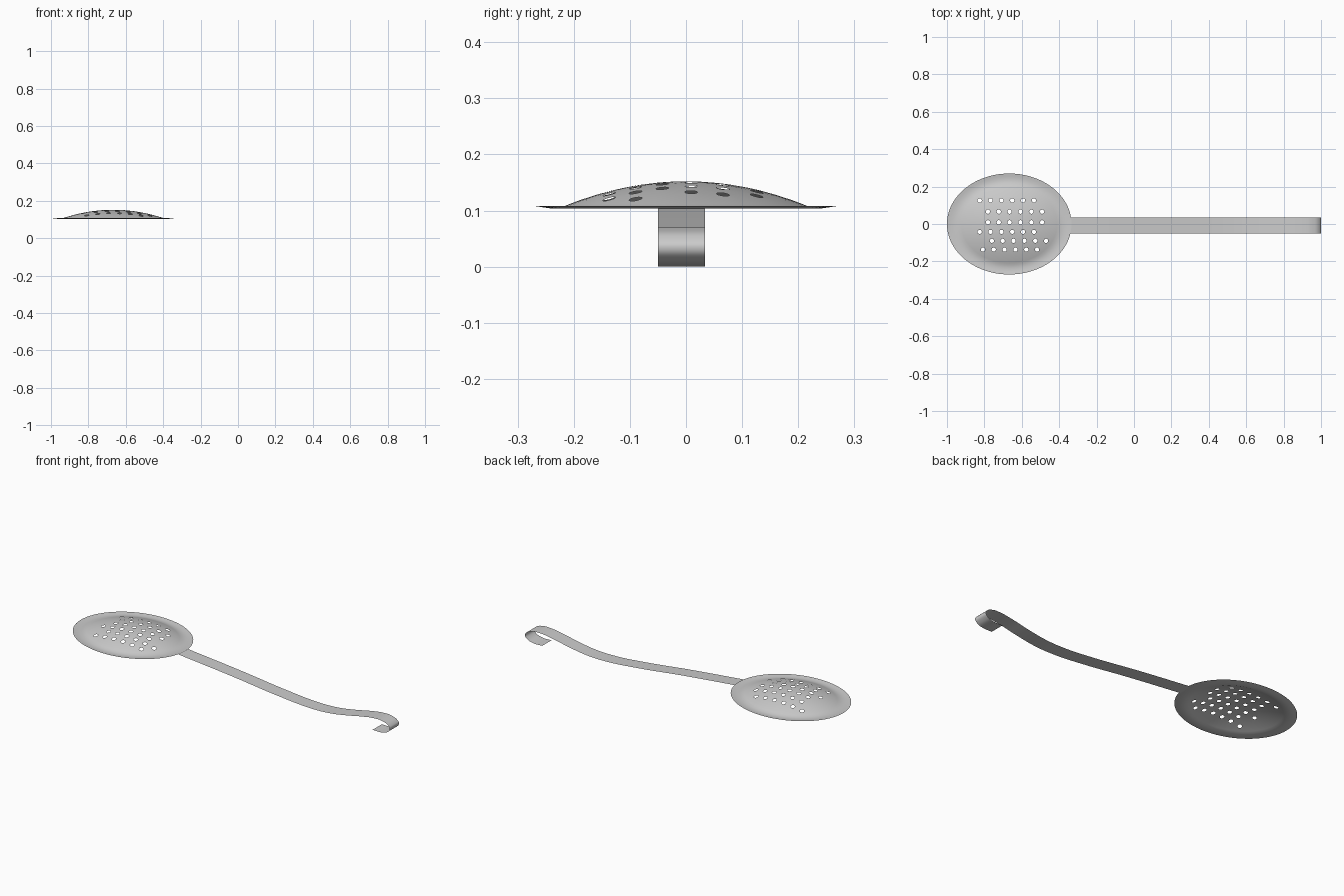
import bpy, bmesh, math
from mathutils import Vector
from mathutils.geometry import delaunay_2d_cdt

if "Cube" in bpy.data.objects:
    bpy.data.objects.remove(bpy.data.objects["Cube"])

CX, A, B = -0.667, 0.333, 0.27      # bowl centre and half-axes
SEG, HOLE_R, HOLE_SEG = 72, 0.0115, 14


def bowl_height(x, y):
    """Shallow dome inside a nearly flat, slightly upturned rim."""
    r = math.hypot((x - CX) / A, y / B)
    if r < 0.82:
        return 0.152 - 0.046 * (r / 0.82) ** 2
    if r < 0.9:
        return 0.106 - 0.002 * (r - 0.82) / 0.08
    return 0.104 + 0.004 * (r - 0.9) / 0.1


# hole rows: (y, x of first hole), six holes each
rows = [(0.126, -0.825), (0.066, -0.781), (0.009, -0.781),
        (-0.042, -0.825), (-0.09, -0.76), (-0.137, -0.808)]
holes = [Vector((x0 + i * 0.058, y)) for y, x0 in rows for i in range(6)]

# skimmer bowl: concentric rings plus hole outlines, triangulated then lifted
points, edges = [Vector((CX, 0))], []
for r in (0.1, 0.2, 0.3, 0.4, 0.5, 0.6, 0.7, 0.77, 0.82, 0.86, 0.9, 0.95, 1.0):
    n = SEG if r > 0.45 else SEG // 3
    for k in range(n):
        a = math.tau * k / n
        p = Vector((CX + A * r * math.cos(a), B * r * math.sin(a)))
        if all((p - h).length > HOLE_R * 1.4 for h in holes):
            points.append(p)
for h in holes:
    s = len(points)
    for k in range(HOLE_SEG):
        a = math.tau * k / HOLE_SEG
        points.append(h + HOLE_R * Vector((math.cos(a), math.sin(a))))
        edges.append((s + k, s + (k + 1) % HOLE_SEG))

verts, _, faces, *_ = delaunay_2d_cdt(points, edges, [], 0, 1e-6)
bm = bmesh.new()
bv = [bm.verts.new((v.x, v.y, bowl_height(v.x, v.y))) for v in verts]
for f in faces:
    c = sum((verts[i] for i in f), Vector((0, 0))) / len(f)
    if all((c - h).length > HOLE_R * 0.95 for h in holes):
        face = bm.faces.new([bv[i] for i in f])
        face.smooth = True
        face.normal_update()
        if face.normal.z < 0:
            face.normal_flip()
bmesh.ops.delete(bm, geom=[v for v in bm.verts if not v.link_faces], context='VERTS')
mesh = bpy.data.meshes.new("skimmer_bowl")
bm.to_mesh(mesh)
bm.free()
bpy.context.collection.objects.link(bpy.data.objects.new("skimmer_bowl", mesh))

# handle: thin flat strip that dips, rises and curls into a hook
path = [(-0.345, 0.104), (0, 0.069), (0.3, 0.034), (0.48, 0.02), (0.6, 0.022),
        (0.72, 0.039), (0.82, 0.059), (0.9, 0.07), (0.955, 0.067), (0.99, 0.051),
        (0.999, 0.034), (0.985, 0.014), (0.95, 0.002), (0.89, 0.001)]
curve = bpy.data.curves.new("handle", 'CURVE')
curve.dimensions = '3D'
curve.resolution_u = 8
curve.extrude = 0.042
spline = curve.splines.new('BEZIER')
spline.bezier_points.add(len(path) - 1)
for bp, (x, z) in zip(spline.bezier_points, path):
    bp.co = (x, z, 0)
    bp.handle_left_type = bp.handle_right_type = 'AUTO'
handle = bpy.data.objects.new("handle", curve)
bpy.context.collection.objects.link(handle)
handle.rotation_euler = (math.pi / 2, 0, 0)
handle.location.y = -0.008
bpy.context.view_layer.objects.active = handle
handle.select_set(True)
bpy.ops.object.convert(target='MESH')
bpy.ops.object.shade_smooth()
